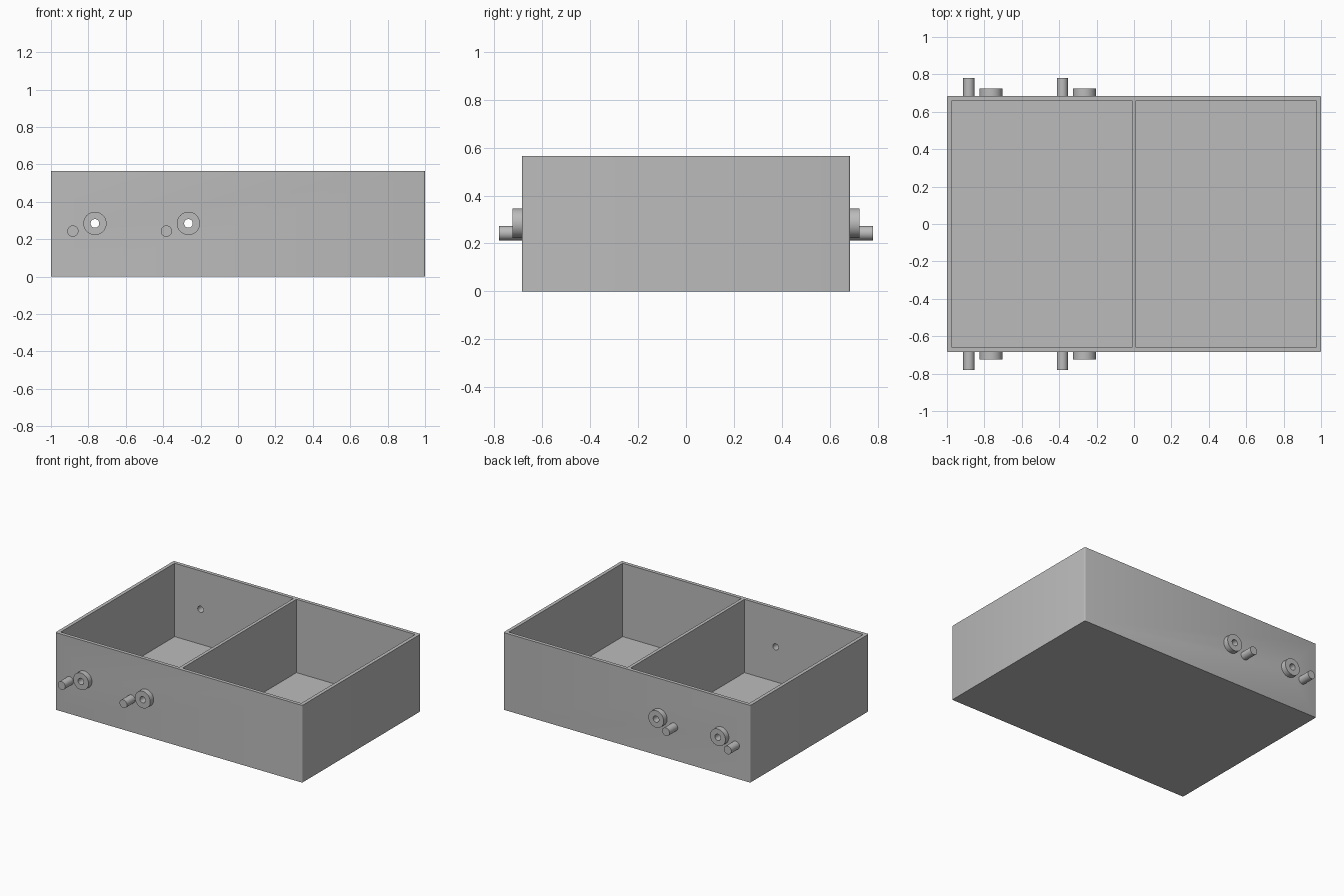
import bpy, bmesh
from math import pi
from mathutils import Matrix, Vector

cube = bpy.data.objects.get("Cube")
if cube:
    bpy.data.objects.remove(cube, do_unlink=True)

HALF_X, HALF_Y, HEIGHT = 1.0, 0.685, 0.565
WALL, FLOOR, DIVIDER = 0.026, 0.028, 0.012

grey = bpy.data.materials.new("plain_grey")
grey.use_nodes = True
grey.diffuse_color = (0.5, 0.5, 0.5, 1)
grey.node_tree.nodes["Principled BSDF"].inputs["Base Color"].default_value = grey.diffuse_color


def finish(name, bm):
    mesh = bpy.data.meshes.new(name)
    bm.to_mesh(mesh)
    bm.free()
    mesh.materials.append(grey)
    obj = bpy.data.objects.new(name, mesh)
    bpy.context.collection.objects.link(obj)
    return obj


def box(name, low, high, corner=0):
    bm = bmesh.new()
    low, high = Vector(low), Vector(high)
    bmesh.ops.create_cube(bm, size=1, matrix=Matrix.Translation((low + high) / 2)
                          @ Matrix.Diagonal((*(high - low), 1)))
    if corner:
        upright = [e for e in bm.edges
                   if abs(e.verts[0].co.z - e.verts[1].co.z) > 0.1]
        bmesh.ops.bevel(bm, geom=upright, offset=corner, segments=3,
                        profile=0.5, affect='EDGES')
    return finish(name, bm)


def rod(name, x, z, radius, y0, y1):
    """Cylinder lying along y."""
    bm = bmesh.new()
    place = Matrix.Translation((x, (y0 + y1) / 2, z)) @ Matrix.Rotation(pi / 2, 4, 'X')
    bmesh.ops.create_cone(bm, cap_ends=True, segments=48, radius1=radius,
                          radius2=radius, depth=abs(y1 - y0), matrix=place)
    return finish(name, bm)


def cut(target, cutters):
    for cutter in cutters:
        cutter.hide_render = True
        mod = target.modifiers.new("cut", 'BOOLEAN')
        mod.operation, mod.solver, mod.object = 'DIFFERENCE', 'EXACT', cutter
        bpy.context.view_layer.objects.active = target
        bpy.ops.object.modifier_apply(modifier=mod.name)


def smooth(obj):
    bpy.ops.object.select_all(action='DESELECT')
    obj.select_set(True)
    bpy.context.view_layer.objects.active = obj
    bpy.ops.object.shade_smooth_by_angle(angle=pi / 6)


# Open tray with two compartments
tray = box("tray", (-HALF_X, -HALF_Y, 0), (HALF_X, HALF_Y, HEIGHT), corner=0.008)
inner_x, inner_y = HALF_X - WALL, HALF_Y - WALL
cutters = [
    box("right_compartment_cutter", (-inner_x, -inner_y, FLOOR), (-DIVIDER, inner_y, 1)),
    box("left_compartment_cutter", (DIVIDER, -inner_y, FLOOR), (inner_x, inner_y, 1)),
]

# Bores through both long walls
bores = [rod("bore_cutter", x, 0.284, 0.023, -1, 1) for x in (-0.765, -0.265)]
cutters += bores
cut(tray, cutters)
smooth(tray)

# Ring bosses and pegs, on the front and the back
for side, label in ((-1, "front"), (1, "back")):
    for bore, x in zip(bores, (-0.765, -0.265)):
        boss = rod(label + "_ring_boss", x, 0.284, 0.062, side * HALF_Y, side * 0.725)
        cut(boss, [bore])
        smooth(boss)
        smooth(rod(label + "_peg", x - 0.118, 0.243, 0.03, side * HALF_Y, side * 0.78))

# Cutters are no longer needed
for cutter in cutters:
    bpy.data.objects.remove(cutter, do_unlink=True)
